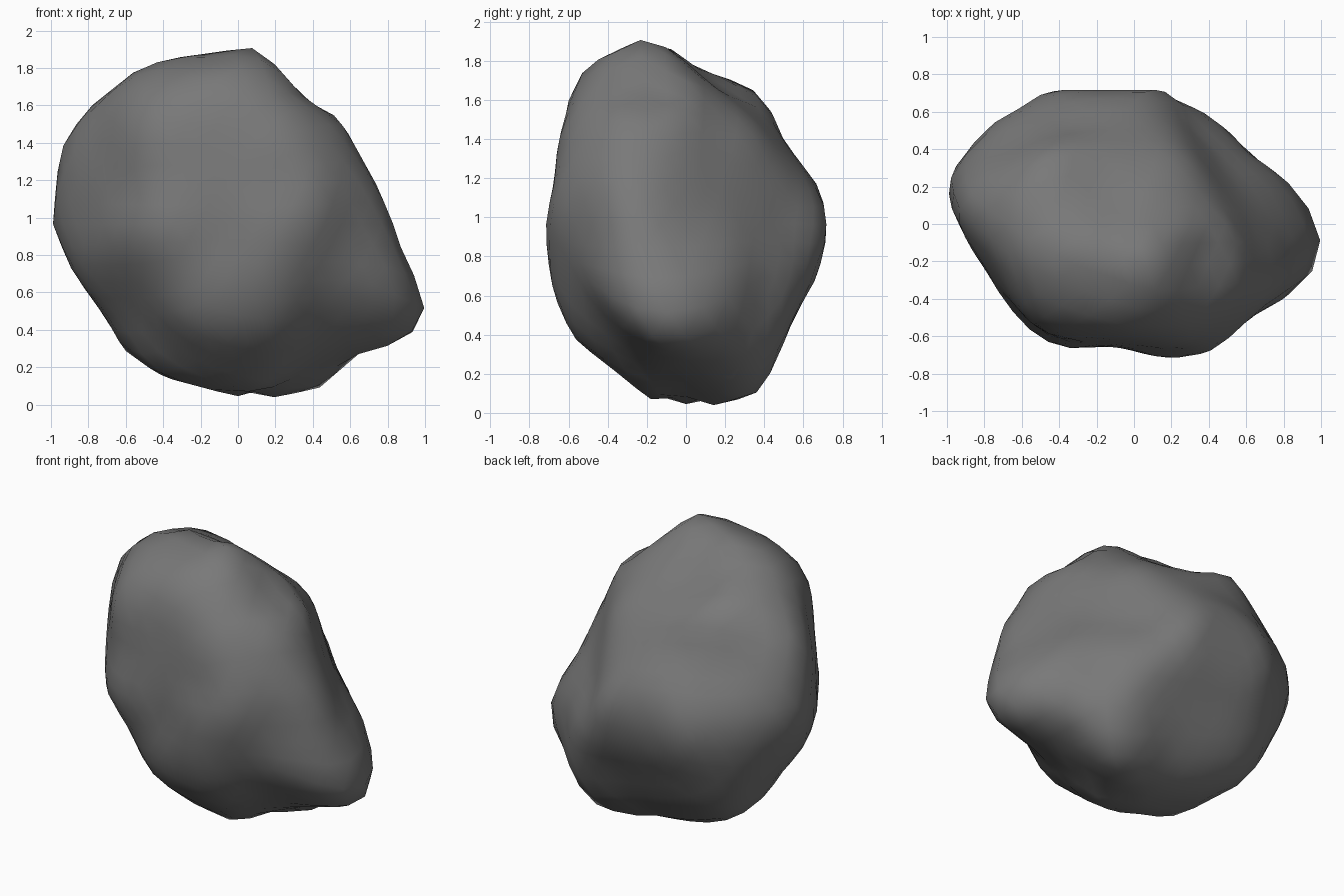
import bpy, bmesh, math
from mathutils import Vector

if "Cube" in bpy.data.objects:
    bpy.data.objects.remove(bpy.data.objects["Cube"])

MID = 0.965          # height of the rock's centre
views = []           # (right axis, up axis, outline) for each carving direction


def carve(azimuth, elevation, points, lift=0.0):
    """Register an outline that the rock must fill when seen from a direction."""
    a, e = math.radians(azimuth), math.radians(elevation)
    right = Vector((math.cos(a), math.sin(a), 0))
    up = Vector((-math.sin(a) * math.sin(e), math.cos(a) * math.sin(e), math.cos(e)))
    views.append((right, up, [(u, v - lift) for u, v in points]))


def reach(u, v, outline):
    """How far the ray (u, v) travels from the middle before leaving the outline."""
    best = 0.0
    for (ax, ay), (bx, by) in zip(outline, outline[1:] + outline[:1]):
        ex, ey = bx - ax, by - ay
        den = u * ey - v * ex
        if abs(den) < 1e-9:
            continue
        t = (ax * ey - ay * ex) / den
        s = (ax * v - ay * u) / den
        if t > 0 and -1e-6 <= s <= 1 + 1e-6:
            best = max(best, t)
    return best if best > 0 else 50.0


# front outline
carve(0, 0, [(.08, 1.93), (.2, 1.81), (.35, 1.64), (.43, 1.58), (.54, 1.53), (.75, 1.15),
             (.87, .88), (.96, .67), (1, .48), (.92, .38), (.79, .31), (.66, .29),
             (.37, .04), (.19, .01), (.1, .08), (.02, .04), (-.43, .16), (-.61, .3),
             (-.7, .46), (-.93, .78), (-1, .99), (-.97, 1.22), (-.93, 1.42), (-.84, 1.55),
             (-.62, 1.72), (-.56, 1.8), (-.4, 1.89), (-.28, 1.91), (-.13, 1.87)], MID)
# side outline
carve(90, 0, [(-.2, 1.93), (-.1, 1.91), (.03, 1.82), (.15, 1.79), (.29, 1.75), (.33, 1.67),
              (.42, 1.6), (.48, 1.42), (.69, 1.14), (.72, .92), (.67, .7), (.52, .43),
              (.49, .28), (.41, .18), (.31, .04), (.15, .01), (0, .05), (-.08, .09),
              (-.16, .05), (-.3, .17), (-.57, .38), (-.64, .52), (-.7, .7), (-.73, .88),
              (-.67, 1.2), (-.67, 1.37), (-.61, 1.48), (-.59, 1.68), (-.48, 1.81)], MID)
# top outline
carve(0, 90, [(-1, .22), (-.86, .51), (-.66, .58), (-.52, .68), (-.41, .72), (.15, .73),
              (.22, .66), (.38, .61), (.5, .5), (.62, .37), (.75, .28), (.89, .16),
              (.96, .02), (1, -.12), (.99, -.25), (.91, -.36), (.68, -.46), (.56, -.55),
              (.48, -.64), (.38, -.7), (.2, -.72), (-.16, -.65), (-.34, -.67), (-.51, -.62),
              (-.62, -.5), (-.72, -.37), (-.81, -.21), (-.91, -.07), (-.97, .05)])
# front right outline, from above
carve(35, 20, [(-.33, .93), (-.23, .92), (.04, .77), (.33, .57), (.45, .45), (.57, .05),
               (.77, -.3), (.82, -.5), (.81, -.68), (.64, -.83), (.51, -.87), (.37, -.84),
               (.18, -.88), (-.08, -.9), (-.26, -.8), (-.52, -.61), (-.81, -.07),
               (-.79, .31), (-.73, .64), (-.6, .81), (-.47, .89)])
# back left outline, from above
carve(215, 22, [(.05, .96), (.36, .89), (.73, .67), (.78, .24), (.81, -.17), (.72, -.42),
                (.43, -.79), (.16, -.92), (-.22, -.87), (-.47, -.88), (-.62, -.75),
                (-.82, -.3), (-.82, -.17), (-.63, .13), (-.4, .63), (-.28, .75)])
# back right outline, from below
carve(145, -30, [(-.19, .78), (.16, .67), (.34, .61), (.57, .62), (.76, .39), (.88, .18),
                 (.98, -.08), (.86, -.39), (.61, -.69), (.31, -.85), (.04, -.88),
                 (-.15, -.86), (-.42, -.71), (-.61, -.54), (-.64, -.44), (-.78, -.41),
                 (-.92, -.24), (-.93, -.17), (-.79, .28), (-.59, .55)])

# rock: a ball pulled in to fit every outline, with softened meeting edges
bm = bmesh.new()
bmesh.ops.create_icosphere(bm, subdivisions=4, radius=1)
bm.verts.ensure_lookup_table()
dirs = [v.co.normalized() for v in bm.verts]
near = [[e.other_vert(v).index for e in v.link_edges] for v in bm.verts]
polar = [[(d.dot(r), d.dot(u)) for d in dirs] for r, u, o in views]
caps = [[reach(a, b, o) for a, b in p] for p, (r, u, o) in zip(polar, views)]
tight = [min(c) for c in zip(*caps)]
P = 10
radius = [sum(x ** -P for x in c) ** (-1 / P) for c in zip(*caps)]


def push(direction, amount, width):
    """Scale the surface around one direction, fading out with distance."""
    limit = 1 - 3 * width * width
    for i, d in enumerate(dirs):
        dot = d.dot(direction)
        if dot > limit:
            radius[i] *= 1 + amount * math.exp((dot - 1) / (width * width))


# shallow hollows beside and under the low lobe
push(Vector((.45, -.6, -.5)).normalized(), -.07, .28)
push(Vector((.6, .3, -.75)).normalized(), -.05, .25)

# peaks on the top, knobs underneath, lobe tip and side corners
knobs = [(.08, -.2, 1.93), (-.28, -.09, 1.91), (.19, .15, .01), (.35, .31, .04),
         (.02, -.16, .04), (.98, -.15, .48), (-1, .22, .99), (-.62, -.5, .91)]
knobs = [Vector((x, y, z - MID)) for x, y, z in knobs]

# swell the surface until it just touches each outline all the way round
BINS = 40
for step in range(12):
    for k in knobs:
        d = k.normalized()
        i = max(range(len(dirs)), key=lambda n: dirs[n].dot(d))
        push(d, (k.length / radius[i] - 1) * .6, .13)
    for p, cap in zip(polar, caps):
        best = {}
        for i, (a, b) in enumerate(p):
            key = int((math.atan2(b, a) / math.tau + .5) * BINS) % BINS
            f = radius[i] / cap[i]
            if f > best.get(key, (0, 0))[0]:
                best[key] = (f, i)
        for f, i in best.values():
            push(dirs[i], (1 / f - 1) * .5, .16)
    radius = [min(r, t * 1.005) for r, t in zip(radius, tight)]
    if step < 11:
        radius = [.75 * r + .25 * sum(radius[j] for j in n) / len(n)
                  for r, n in zip(radius, near)]

for v, d, r in zip(bm.verts, dirs, radius):
    v.co = d * r + Vector((0, 0, MID))

mesh = bpy.data.meshes.new("rock")
bm.to_mesh(mesh)
bm.free()
rock = bpy.data.objects.new("rock", mesh)
bpy.context.collection.objects.link(rock)
for poly in mesh.polygons:
    poly.use_smooth = True

grey = bpy.data.materials.new("stone grey")
grey.diffuse_color = (0.19, 0.19, 0.19, 1)
grey.use_nodes = True
grey.node_tree.nodes["Principled BSDF"].inputs["Base Color"].default_value = grey.diffuse_color
mesh.materials.append(grey)
